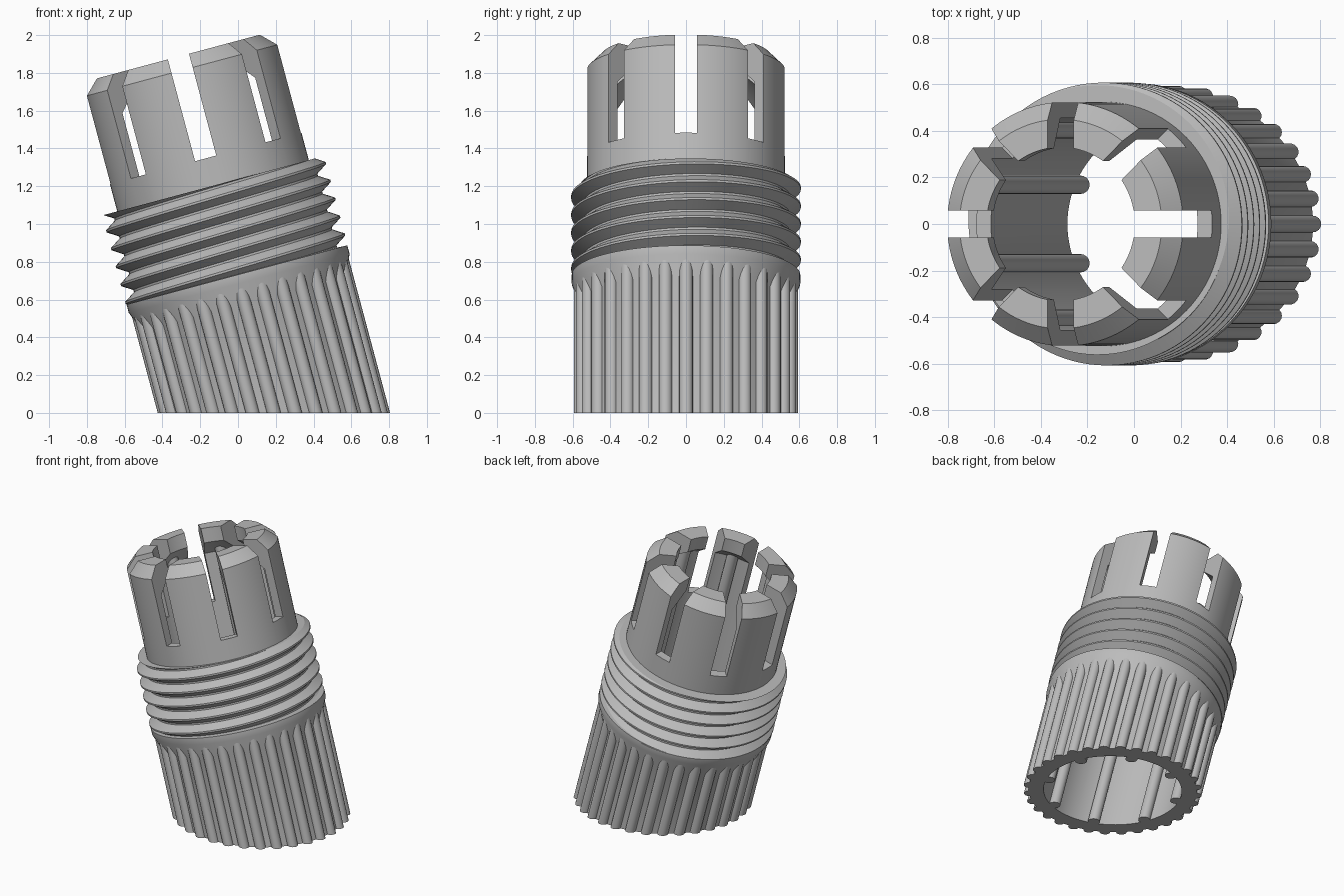
import bpy, bmesh, math
from mathutils import Matrix, Vector

if "Cube" in bpy.data.objects:
    bpy.data.objects.remove(bpy.data.objects["Cube"])

TILT = math.radians(15)
PLACE = Matrix.Translation((0.19, 0, 0)) @ Matrix.Rotation(-TILT, 4, 'Y')
SEG = 96
FLOOR = None  # marks a point that is slid along the axis to the ground

grey = bpy.data.materials.new("plain_grey")
grey.diffuse_color = (0.5, 0.5, 0.5, 1)
grey.use_nodes = True
grey.node_tree.nodes["Principled BSDF"].inputs["Base Color"].default_value = grey.diffuse_color


def point(x, y, s):
    return Vector((x, y, -x * math.tan(TILT) if s is FLOOR else s))


def finish(bm, name, angle=30):
    bmesh.ops.remove_doubles(bm, verts=bm.verts[:], dist=1e-5)
    bmesh.ops.recalc_face_normals(bm, faces=bm.faces[:])
    me = bpy.data.meshes.new(name)
    bm.to_mesh(me)
    bm.free()
    me.materials.append(grey)
    ob = bpy.data.objects.new(name, me)
    bpy.context.collection.objects.link(ob)
    ob.matrix_world = PLACE
    return ob


def smooth(ob, angle=30):
    bpy.ops.object.select_all(action='DESELECT')
    ob.select_set(True)
    bpy.context.view_layer.objects.active = ob
    bpy.ops.object.shade_smooth_by_angle(angle=math.radians(angle))


def lathe(columns):
    """Skin a closed ring from one closed (radius, height) loop per angle."""
    bm = bmesh.new()
    n = len(columns) - 1
    rows = []
    for i, col in enumerate(columns):
        a = 2 * math.pi * i / n
        rows.append([bm.verts.new(point(r * math.cos(a), r * math.sin(a), s)) for r, s in col])
    m = len(rows[0])
    for i in range(n):
        for j in range(m):
            k = (j + 1) % m
            bm.faces.new((rows[i][j], rows[i + 1][j], rows[i + 1][k], rows[i][k]))
    bmesh.ops.remove_doubles(bm, verts=bm.verts[:], dist=1e-5)
    bmesh.ops.dissolve_degenerate(bm, dist=1e-5, edges=bm.edges[:])
    return bm


def rods(name, count, offset, ring, radius, top, sides):
    """Round rods parallel to the axis, cut level at the ground."""
    bm = bmesh.new()
    for i in range(count):
        a = 2 * math.pi * (i + offset) / count
        cx, cy = ring * math.cos(a), ring * math.sin(a)
        low, high = [], []
        for j in range(sides):
            b = a + 2 * math.pi * j / sides
            x, y = cx + radius * math.cos(b), cy + radius * math.sin(b)
            low.append(bm.verts.new(point(x, y, FLOOR)))
            high.append(bm.verts.new(point(x, y, top)))
        for j in range(sides):
            k = (j + 1) % sides
            bm.faces.new((low[j], low[k], high[k], high[j]))
        bm.faces.new(low)
        bm.faces.new(high)
    smooth(finish(bm, name), 40)


# Sleeve: grip wall, flange, collar with chamfered rim and inward hooks
profile = [(0.56, FLOOR), (0.56, 0.60), (0.605, 0.71), (0.605, 0.756), (0.525, 0.76),
           (0.525, 1.878), (0.45, 1.953), (0.33, 1.953), (0.33, 1.85),
           (0.46, 1.74), (0.46, FLOOR)]
sleeve = finish(lathe([profile] * (SEG + 1)), "sleeve")

# Eight slots that split the collar into spring fingers
bm = bmesh.new()
for i in range(8):
    bmesh.ops.create_cube(bm, size=1, matrix=Matrix.Rotation(i * math.pi / 4, 4, 'Z')
                          @ Matrix.Translation((0.45, 0, 1.395 + 0.4))
                          @ Matrix.Diagonal((0.5, 0.116, 0.8, 1)))
cutter = finish(bm, "slot_cutter")
cutter.hide_render = True
mod = sleeve.modifiers.new("slots", 'BOOLEAN')
mod.operation = 'DIFFERENCE'
mod.solver = 'EXACT'
mod.object = cutter
bpy.context.view_layer.objects.active = sleeve
bpy.ops.object.modifier_apply(modifier="slots")
bpy.data.objects.remove(cutter)
smooth(sleeve)

# Screw thread: helical ridge trimmed flat at both ends
PITCH, CREST, ROOT, LOW, HIGH = 0.098, 0.608, 0.55, 0.75, 1.245
FLAT = 0.06


def thread_radius(s, turn):
    f = ((s - 1.207) / PITCH - turn) % 1.0
    d = min(f, 1 - f)
    t = min(1, max(0, (d - FLAT) / (0.5 - 2 * FLAT)))
    return CREST + (ROOT - CREST) * t


columns = []
for i in range(SEG + 1):
    turn = i / SEG
    col = [(0.50, LOW)]
    for k in range(-7, 3):
        for f in (-FLAT, FLAT, 0.5 - FLAT, 0.5 + FLAT):
            s = min(HIGH, max(LOW, 1.207 + PITCH * (k + f + turn)))
            col.append((thread_radius(s, turn), s))
    col.append((0.50, HIGH))
    columns.append(col)
smooth(finish(lathe(columns), "screw_thread"))

# Grip ribs outside and guide bars inside
rods("grip_ribs", 32, 0, 0.558, 0.036, 0.72, 16)
rods("guide_bars", 8, 0.5, 0.441, 0.04, 1.80, 16)
